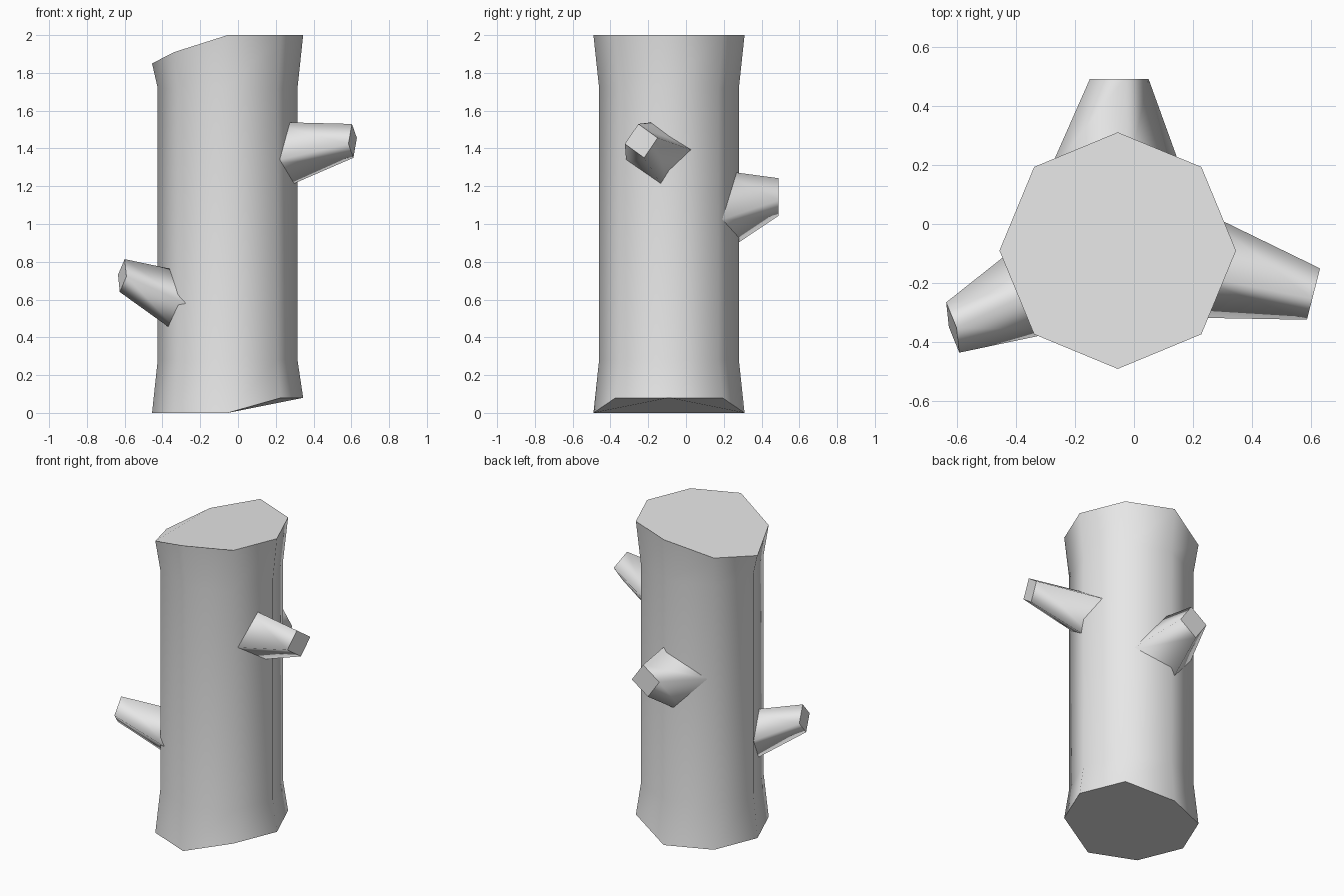
import bpy
import bmesh
from math import cos, sin, radians, tau
from mathutils import Vector

old = bpy.data.objects.get("Cube")
if old:
    bpy.data.objects.remove(old, do_unlink=True)

# Single plain grey
GREY = (0.8, 0.8, 0.8, 1.0)
mat = bpy.data.materials.new("plain grey")
mat.diffuse_color = GREY
mat.use_nodes = True
mat.node_tree.nodes["Principled BSDF"].inputs["Base Color"].default_value = GREY


def loft(name, rings):
    """Skin closed rings of points: smooth sides, flat caps with crisp rims."""
    bm = bmesh.new()
    loops = [[bm.verts.new(p) for p in ring] for ring in rings]
    count = len(loops[0])
    for low, high in zip(loops, loops[1:]):
        for i in range(count):
            j = (i + 1) % count
            bm.faces.new((low[i], low[j], high[j], high[i])).smooth = True
    for cap in (loops[0][::-1], loops[-1]):
        face = bm.faces.new(cap)
        for edge in face.edges:
            edge.smooth = False
    bmesh.ops.recalc_face_normals(bm, faces=bm.faces)
    mesh = bpy.data.meshes.new(name)
    bm.to_mesh(mesh)
    bm.free()
    mesh.materials.append(mat)
    obj = bpy.data.objects.new(name, mesh)
    bpy.context.collection.objects.link(obj)
    return obj


# Eight-sided trunk, flared at both ends, with slanted cuts
CENTRE = Vector((-0.055, -0.09, 0))
SIDES = 8
bottom_cut = [0.08, 0.08, 0, 0, 0, 0, 0, 0.08]
top_cut = [2, 2, 2, 1.91, 1.85, 1.91, 2, 2]


def trunk_ring(radius, heights):
    return [CENTRE + Vector((radius * cos(tau * i / SIDES),
                             radius * sin(tau * i / SIDES), z))
            for i, z in enumerate(heights)]


loft("trunk", [
    trunk_ring(0.4, bottom_cut),
    trunk_ring(0.37, [0.28] * SIDES),
    trunk_ring(0.37, [1.72] * SIDES),
    trunk_ring(0.4, top_cut),
])


# Four-sided tapered stubs, rooted inside the trunk
def branch(name, base, tip, base_r, tip_r, facing, roll, lean=0):
    base, tip = Vector(base), Vector(tip)
    out = Vector((cos(radians(facing)), sin(radians(facing)), 0))
    side = Vector((0, 0, 1)).cross(out)

    def ring(t, tilt):
        centre, r = base.lerp(tip, t), base_r + (tip_r - base_r) * t
        up = Vector((0, 0, cos(tilt))) - out * sin(tilt)
        angles = [radians(roll) + tau * k / 4 for k in range(4)]
        return [centre + r * (up * cos(a) - side * sin(a)) for a in angles]

    loft(name, [ring(-0.3, 0), ring(1, radians(lean))])


branch("left_branch", (0.26, -0.154, 1.37), (0.607, -0.237, 1.44),
       0.171, 0.091, -14.4, 10)
branch("back_branch", (-0.06, 0.24, 1.076), (-0.05, 0.49, 1.143),
       0.203, 0.101, 90, 10)
branch("right_branch", (-0.353, -0.225, 0.604), (-0.613, -0.35, 0.727),
       0.157, 0.088, 195, -3, lean=8)
